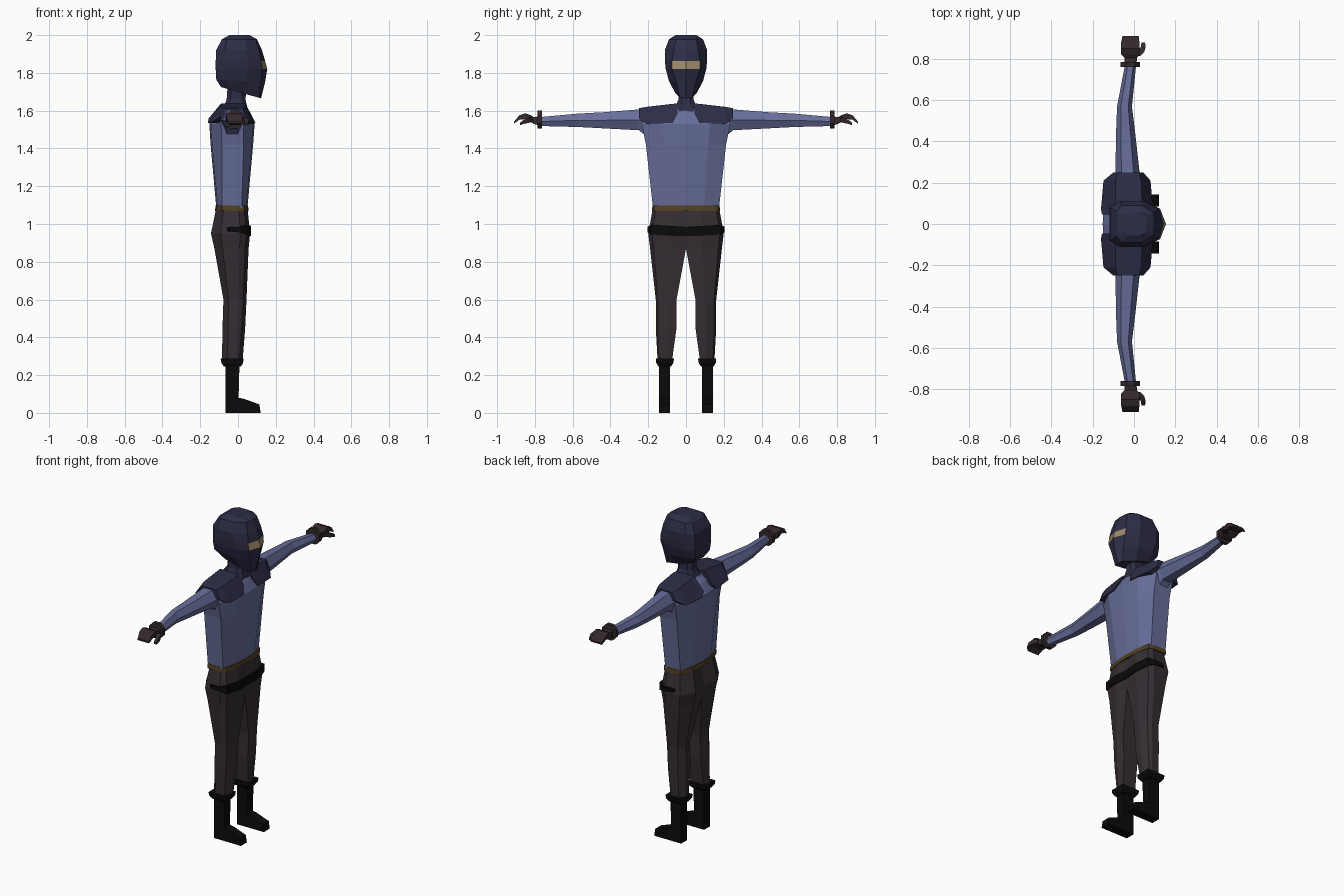
import bpy, bmesh, math


def material(name, r, g, b):
    m = bpy.data.materials.new(name)
    m.diffuse_color = (r, g, b, 1)
    return m


NAVY = material("navy cloth", .026, .026, .062, )
BLUE = material("slate blue", .135, .155, .32)
PANTS = material("dark plum cloth", .036, .027, .034)
GLOVE = material("glove brown", .034, .022, .025)
BLACK = material("black leather", .003, .003, .003)
BELT = material("belt brown", .085, .05, .016)
SKIN = material("tan skin", .34, .25, .14)


def loft(name, rings, mat, mirror=False, rule=None, extra=None):
    """Skin matching rings with flat faces; optionally mirror across y = 0."""
    bm = bmesh.new()
    vs = [[bm.verts.new(p) for p in r] for r in rings]
    n = len(rings[0])
    for a, b in zip(vs, vs[1:]):
        for i in range(n):
            j = (i + 1) % n
            bm.faces.new((a[i], a[j], b[j], b[i]))
    bm.faces.new(vs[0])
    bm.faces.new(vs[-1])
    bmesh.ops.recalc_face_normals(bm, faces=bm.faces)
    if rule:
        for f in bm.faces:
            f.material_index = int(rule(f.calc_center_median()))
    if mirror:  # drop walls lying on the mirror plane
        inner = [f for f in bm.faces if all(abs(v.co.y) < 1e-4 for v in f.verts)]
        bmesh.ops.delete(bm, geom=inner, context='FACES')
    me = bpy.data.meshes.new(name)
    bm.to_mesh(me)
    bm.free()
    me.materials.append(mat)
    if extra:
        me.materials.append(extra)
    ob = bpy.data.objects.new(name, me)
    bpy.context.collection.objects.link(ob)
    if mirror:
        md = ob.modifiers.new("mirror", 'MIRROR')
        md.use_axis = (False, True, False)
    return ob


def sym(half):
    """Full ring from a +y half outline."""
    return half + [(x, -y, z) for x, y, z in reversed(half) if y > 1e-6]


def arm_ring(y, xb, xf, zb, zt, n=8, turn=0.5):
    """Regular polygon section across the arm, scaled to fill its bounds."""
    k = 1 / math.cos(math.pi / n) if turn else 1
    return [((xb + xf) / 2 + (xf - xb) / 2 * k * math.cos(2 * math.pi * (i + turn) / n), y,
             (zb + zt) / 2 + (zt - zb) / 2 * k * math.sin(2 * math.pi * (i + turn) / n))
            for i in range(n)]


# hooded head, eye opening coloured between two rings
def head_ring(zf, zb, xf, x2, y2, x3, x4, xb, yb, w):
    half = [(xf, 0), (x2, y2), (x3, w), (x4, w), (xb, yb)]
    return sym([(x, y, zb + (zf - zb) * (x - xb) / (xf - xb)) for x, y in half])


loft("hooded_head", [head_ring(*r) for r in [
    (1.665, 1.725, .122, .113, .032, .03, -.05, -.09, .045, .055),
    (1.75, 1.765, .143, .12, .052, .045, -.06, -.115, .07, .09),
    (1.82, 1.82, .155, .127, .073, .05, -.07, -.118, .08, .107),
    (1.862, 1.862, .144, .122, .075, .05, -.07, -.118, .08, .112),
    (1.92, 1.92, .127, .112, .065, .045, -.07, -.116, .08, .112),
    (1.978, 1.978, .1, .093, .055, .04, -.06, -.085, .06, .09),
    (2.0, 2.0, .06, .055, .045, .03, -.03, -.045, .04, .055)]],
    NAVY, rule=lambda c: c.x > .12 and 1.83 < c.z < 1.85, extra=SKIN)

# neck and collar
loft("neck", [sym([(xf, w * .5, z), (xf - .02, w, z), (xb + .02, w, z), (xb, w * .5, z)])
              for z, w, xf, xb in [(1.59, .075, .055, -.095), (1.635, .05, .045, -.07),
                                   (1.66, .04, .04, -.06), (1.73, .04, .045, -.055)]], NAVY)

# torso
loft("torso", [sym([(xf, 0, z), (xf - .006, w * .55, z), (xc, w, z), (xd, w, z),
                    (xb + .008, w * .5, z), (xb, 0, z)])
               for z, w, xf, xc, xd, xb in [
                   (1.085, .175, .05, .02, -.085, -.115),
                   (1.42, .212, .08, .03, -.085, -.145),
                   (1.53, .235, .088, .03, -.09, -.152),
                   (1.59, .2, .06, .03, -.09, -.115),
                   (1.62, .07, .04, .0, -.06, -.08)]], BLUE)

# sleeves
loft("sleeve", [arm_ring(*r, n=6, turn=0) for r in [
    (.17, -.09, .03, 1.42, 1.615), (.25, -.09, .027, 1.488, 1.615),
    (.44, -.087, .006, 1.5, 1.598), (.57, -.082, -.01, 1.508, 1.59),
    (.77, -.044, .01, 1.515, 1.57)]], BLUE, mirror=True)

# shoulder pads
loft("shoulder_pad", [[(x, y, z) for x, z in pts] for y, pts in [
    (.045, [(-.155, 1.56), (-.09, 1.638), (.035, 1.638), (.068, 1.585)]),
    (.072, [(-.16, 1.535), (-.09, 1.636), (.04, 1.636), (.092, 1.535)]),
    (.21, [(-.148, 1.535), (-.09, 1.62), (.035, 1.62), (.08, 1.53)]),
    (.25, [(-.1, 1.565), (-.08, 1.613), (.025, 1.613), (.045, 1.56)])]],
    NAVY, mirror=True)

# glove cuffs, hands and thumbs
loft("glove_cuff", [arm_ring(y, -.065, .03, 1.505, 1.6) for y in (.762, .785)],
     GLOVE, mirror=True)
loft("hand", [arm_ring(*r, n=4) for r in [
    (.78, -.045, .012, 1.523, 1.57), (.805, -.045, .015, 1.53, 1.565),
    (.822, -.062, .026, 1.54, 1.576), (.85, -.064, .027, 1.556, 1.586),
    (.882, -.062, .026, 1.552, 1.576), (.91, -.056, .023, 1.532, 1.542)]],
    GLOVE, mirror=True)
loft("thumb", [arm_ring(*r, n=4) for r in [
    (.815, -.01, .03, 1.54, 1.565), (.835, .015, .05, 1.535, 1.562),
    (.86, .034, .057, 1.53, 1.552), (.88, .036, .053, 1.522, 1.535)]],
    GLOVE, mirror=True)


# trousers
def leg_ring(z, yi, yo, xf, xb):
    d = yo - yi
    return [(xf - .006, yi, z), (xf, yi + .45 * d, z), (xf - .018, yo - .1 * d, z),
            (xf * .5 - .02, yo, z), (xb * .65, yo - .04 * d, z),
            (xb, yi + .55 * d, z), (xb + .015, yi, z)]


loft("trousers", [leg_ring(*r) for r in [
    (.27, .075, .15, .024, -.085), (.45, .05, .16, .038, -.082),
    (.6, .05, .16, .045, -.077), (.87, 0, .19, .056, -.125),
    (.95, 0, .2, .064, -.143), (1.087, 0, .175, .05, -.115)]],
    PANTS, mirror=True)

# waist belt
loft("waist_belt", [sym([(xf, 0, z), (xf - .004, .09, z), (.034, w - .01, z), (.0, w, z),
                         (-.085, w, z), (xb + .006, .095, z), (xb, 0, z)])
                    for z, w, xf, xb in [(1.07, .18, .056, -.122), (1.098, .178, .053, -.118)]],
     BELT)

# black strap across the hips
loft("hip_strap", [[(x - .015, y - .015 * (y > .1), lo), (x, y, lo), (x, y, hi),
                    (x - .015, y - .015 * (y > .1), hi)]
                   for x, y, lo, hi in [(.064, 0, .935, .985), (.069, .09, .938, .99),
                                        (.052, .185, .945, .995), (.015, .204, .955, .985),
                                        (-.045, .204, .962, .982)]],
     BLACK, mirror=True)

# boots
loft("boot_cuff", [[(xb, a, z), (xb, b, z), (xf, b, z), (xf, a, z)]
                   for z, a, b, xb, xf in [(.245, .08, .145, -.075, .015),
                                           (.265, .066, .158, -.088, .027),
                                           (.287, .064, .16, -.092, .03)]],
     BLACK, mirror=True)
loft("boot", [[(-.066, y, 0), (.12, y, 0), (.113, y, .045), (.03, y, .075),
               (.003, y, .08), (.008, y, .26), (-.066, y, .26)]
              for y in (.084, .142)], BLACK, mirror=True)
